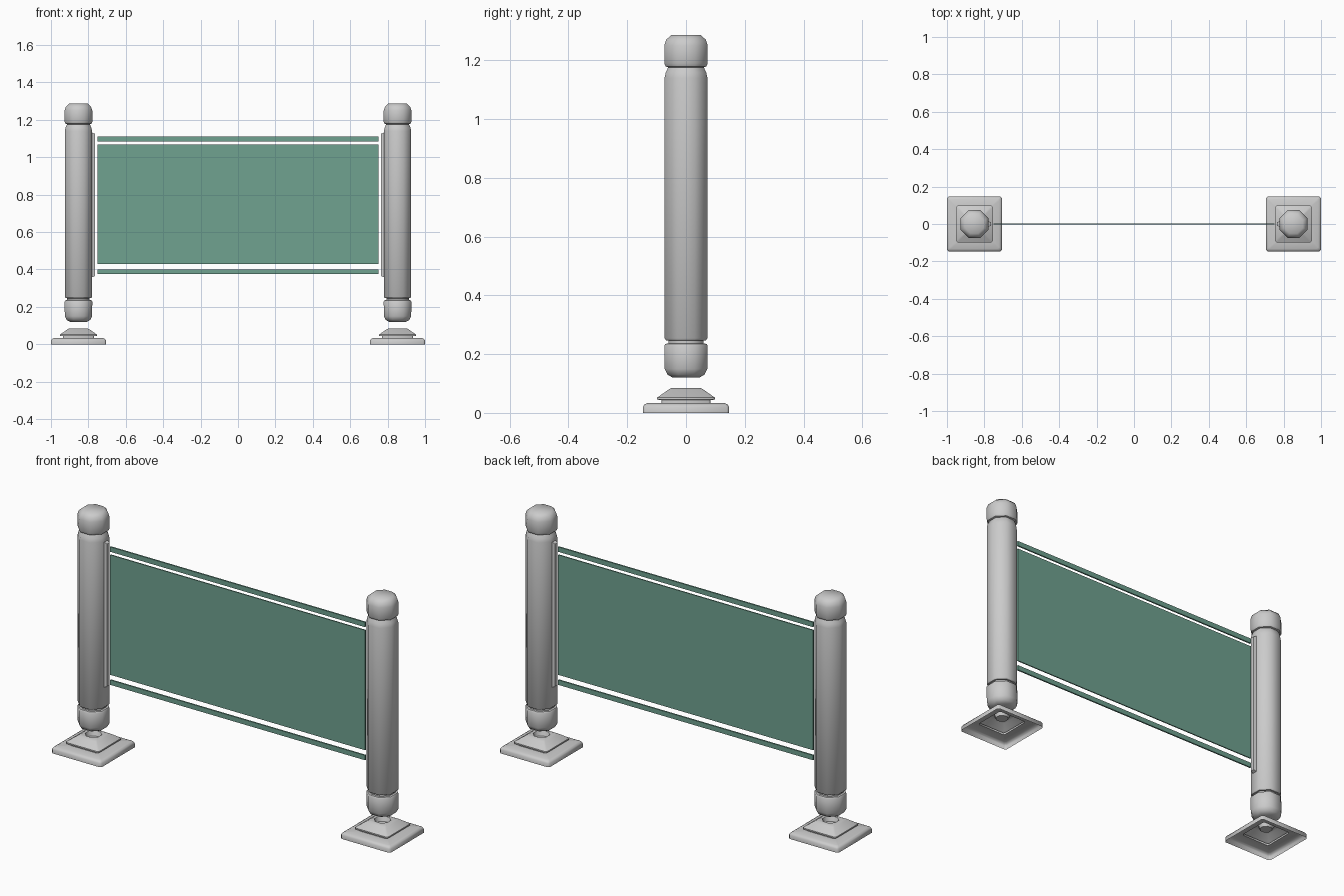
import bpy, bmesh

if "Cube" in bpy.data.objects:
    bpy.data.objects.remove(bpy.data.objects["Cube"])

K = 0.586          # corner cut that turns a square into a regular octagon
POST_X = 0.853


def finish(name, bm, x=0, z=0, mat=None, angle=None):
    me = bpy.data.meshes.new(name)
    bmesh.ops.recalc_face_normals(bm, faces=bm.faces)
    bm.to_mesh(me)
    bm.free()
    ob = bpy.data.objects.new(name, me)
    ob.location = (x, 0, z)
    bpy.context.collection.objects.link(ob)
    if mat:
        me.materials.append(mat)
    if angle:
        bpy.ops.object.select_all(action='DESELECT')
        ob.select_set(True)
        bpy.context.view_layer.objects.active = ob
        bpy.ops.object.shade_smooth_by_angle(angle=angle)
    return ob


def loft(name, rings, x, cap_start=True):
    """Stack cut-corner squares given as (half width, z, corner cut)."""
    bm = bmesh.new()
    loops = []
    for h, z, c in rings:
        a = h * (1 - c)
        pts = [(h, -a), (h, a), (a, h), (-a, h), (-h, a), (-h, -a), (-a, -h), (a, -h)]
        loops.append([bm.verts.new((px, py, z)) for px, py in pts])
    for l0, l1 in zip(loops, loops[1:]):
        for i in range(8):
            j = (i + 1) % 8
            bm.faces.new((l0[i], l0[j], l1[j], l1[i]))
    if cap_start:
        bm.faces.new(loops[0][::-1])
    bm.faces.new(loops[-1])
    return finish(name, bm, x, angle=0.8)


def box(name, size, x, z, mat=None):
    bm = bmesh.new()
    bmesh.ops.create_cube(bm, size=1)
    bmesh.ops.scale(bm, vec=size, verts=bm.verts)
    return finish(name, bm, x, z, mat)


# Hollow stepped foot with a small socket in its top
foot = [(0.147, 0.0, 0.06), (0.147, 0.02, 0.06), (0.142, 0.028, 0.06), (0.132, 0.033, 0.06),
        (0.083, 0.034, 0.08), (0.083, 0.044, 0.08), (0.098, 0.045, 0.08), (0.098, 0.052, 0.08),
        (0.06, 0.079, 0.12), (0.05, 0.084, 0.2), (0.038, 0.084, K), (0.03, 0.06, K)]
# Octagonal turned post pieces
collar = [(0.045, 0.12, K), (0.063, 0.13, K), (0.073, 0.15, K), (0.074, 0.228, K),
          (0.070, 0.235, K), (0.060, 0.236, K), (0.060, 0.248, K)]
shaft = [(0.060, 0.246, K), (0.068, 0.247, K), (0.073, 0.254, K), (0.073, 1.14, K),
         (0.069, 1.158, K), (0.060, 1.178, K)]
cap = [(0.060, 1.176, K), (0.069, 1.179, K), (0.074, 1.19, K), (0.074, 1.25, K),
       (0.067, 1.271, K), (0.050, 1.286, K)]

for side, s in (("left", -1), ("right", 1)):
    x = s * POST_X
    loft(side + "_foot", foot, x, cap_start=False)
    loft(side + "_collar", collar, x)
    loft(side + "_shaft", shaft, x)
    loft(side + "_cap", cap, x)
    # Tapered channel strip facing the panel
    strip = box(side + "_channel", (0.022, 0.03, 0.78), s * 0.776, 0.745)
    for v in strip.data.vertices:
        if v.co.x * s < 0:
            v.co.z *= 0.975
            v.co.y *= 0.7

# Green panel with a thin rail above and below
green = bpy.data.materials.new("green")
green.diffuse_color = (0.16, 0.36, 0.28, 1)
green.use_nodes = True
green.node_tree.nodes["Principled BSDF"].inputs["Base Color"].default_value = green.diffuse_color
box("panel", (1.505, 0.006, 0.64), 0, 0.748, green)
box("top_rail", (1.505, 0.008, 0.026), 0, 1.098, green)
box("bottom_rail", (1.505, 0.008, 0.026), 0, 0.388, green)
